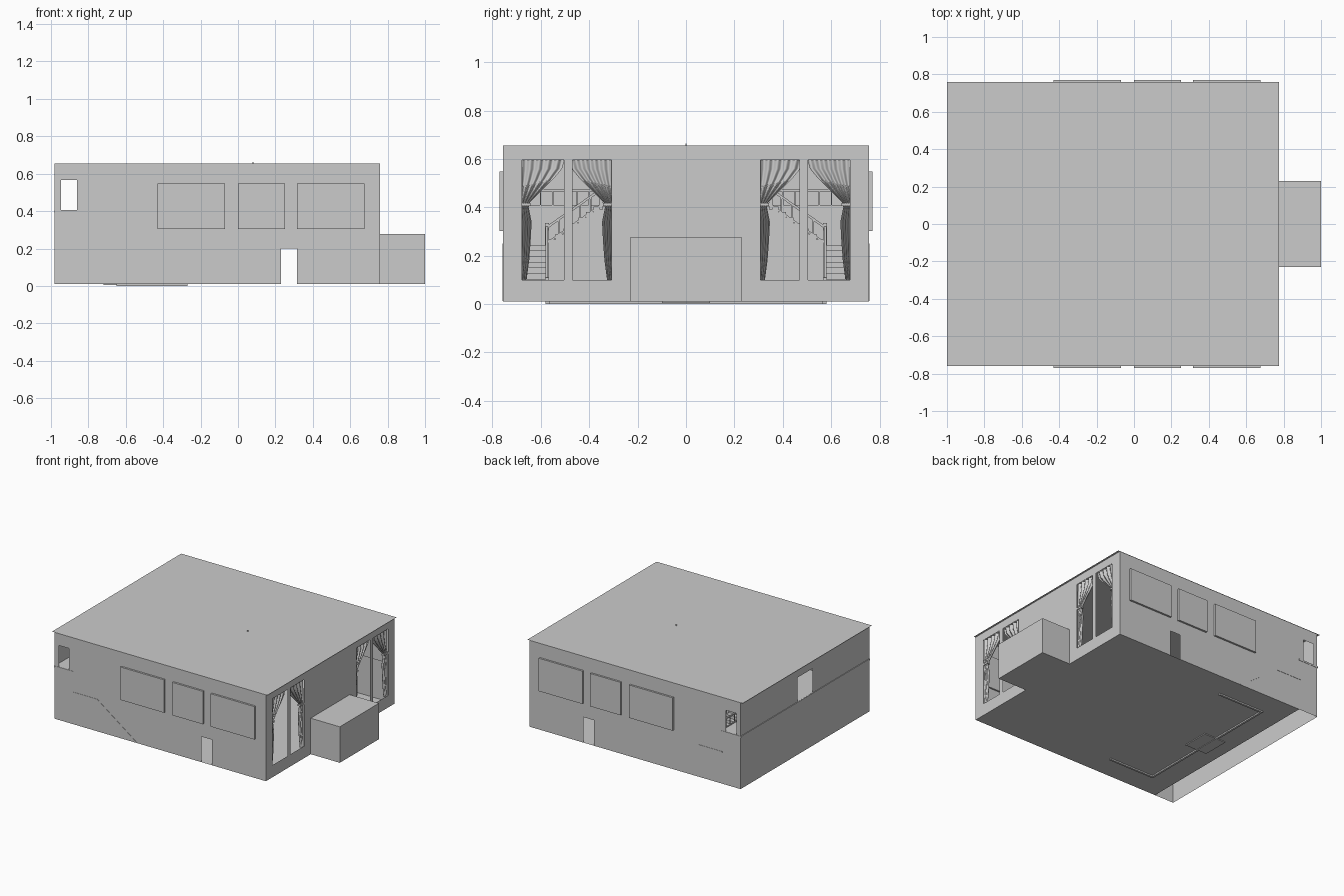
import bpy, bmesh, math
from mathutils import Vector

if "Cube" in bpy.data.objects:
    bpy.data.objects.remove(bpy.data.objects["Cube"])

FLOOR, TOP = 0.01, 0.655
XL, XR, YW = -0.98, 0.76, 0.757


def finish(name, bm, mirror=False, normals=True):
    if normals:
        bmesh.ops.recalc_face_normals(bm, faces=bm.faces)
    me = bpy.data.meshes.new(name)
    bm.to_mesh(me)
    bm.free()
    ob = bpy.data.objects.new(name, me)
    bpy.context.collection.objects.link(ob)
    if mirror:
        m = ob.modifiers.new("mirror", 'MIRROR')
        m.use_axis = (False, True, False)
        m.use_mirror_merge = False
    return ob


def add_box(bm, x0, x1, y0, y1, z0, z1):
    r = bmesh.ops.create_cube(bm, size=1)
    for v in r['verts']:
        v.co = Vector(((x0 + x1) / 2 + v.co.x * (x1 - x0),
                       (y0 + y1) / 2 + v.co.y * (y1 - y0),
                       (z0 + z1) / 2 + v.co.z * (z1 - z0)))


def boxes(name, items, mirror=False):
    bm = bmesh.new()
    for b in items:
        add_box(bm, *b)
    return finish(name, bm, mirror)


def wall(name, to3d, u0, u1, v0, v1, holes=(), mirror=False):
    """Flat sheet with rectangular openings (ua, ub, va, vb)."""
    us = sorted({u0, u1, *[h[0] for h in holes], *[h[1] for h in holes]})
    vs = sorted({v0, v1, *[h[2] for h in holes], *[h[3] for h in holes]})
    bm = bmesh.new()
    for a, b in zip(us, us[1:]):
        for c, d in zip(vs, vs[1:]):
            mu, mv = (a + b) / 2, (c + d) / 2
            if any(h[0] < mu < h[1] and h[2] < mv < h[3] for h in holes):
                continue
            bm.faces.new([bm.verts.new(to3d(*p)) for p in ((a, c), (b, c), (b, d), (a, d))])
    bmesh.ops.remove_doubles(bm, verts=bm.verts, dist=1e-5)
    return finish(name, bm, mirror, normals=False)


def prism(name, pts, to3d, a, b, mirror=True):
    """Profile extruded between two depths."""
    bm = bmesh.new()
    f = bm.faces.new([bm.verts.new(to3d(u, v, a)) for u, v in pts])
    r = bmesh.ops.extrude_face_region(bm, geom=[f])
    d = to3d(0, 0, b) - to3d(0, 0, a)
    bmesh.ops.translate(bm, vec=d, verts=[e for e in r['geom'] if isinstance(e, bmesh.types.BMVert)])
    return finish(name, bm, mirror)


def add_beam(bm, a, b, w):
    a, b = Vector(a), Vector(b)
    r = bmesh.ops.create_cube(bm, size=1)
    q = (b - a).to_track_quat('Z', 'Y')
    for v in r['verts']:
        v.co = (a + b) / 2 + q @ Vector((v.co.x * w, v.co.y * w, v.co.z * (b - a).length))


def railing(name, a, b, n, h=0.065, mirror=True):
    bm = bmesh.new()
    a, b, up = Vector(a), Vector(b), Vector((0, 0, h))
    add_beam(bm, a + up, b + up, 0.01)
    add_beam(bm, a, b, 0.008)
    for i in range(n + 1):
        p = a.lerp(b, i / n)
        add_beam(bm, p, p + up, 0.005)
    return finish(name, bm, mirror)


def stair_profile(s0, z0, s1, z1, n):
    pts = [(s0, FLOOR), (s0, z0)] if z0 > FLOOR else [(s0, FLOOR)]
    for i in range(n):
        z = z0 + (z1 - z0) * (i + 1) / n
        pts += [(s0 + (s1 - s0) * i / n, z), (s0 + (s1 - s0) * (i + 1) / n, z)]
    return pts + [(s1, FLOOR)]


# Shell: side walls, end walls, floor and overhanging roof
wall("side_wall", lambda u, v: Vector((u, -YW, v)), XL, XR, FLOOR, TOP,
     [(0.23, 0.315, FLOOR, 0.2), (-0.947, -0.861, 0.405, 0.565)], mirror=True)
panes = [(0.307, 0.47), (0.505, 0.677)]
wall("window_wall", lambda u, v: Vector((XR, u, v)), -YW, YW, FLOOR, TOP,
     [(a, b, 0.1, 0.595) for a, b in panes] + [(-b, -a, 0.1, 0.595) for a, b in panes]
     + [(-0.23, 0.23, FLOOR, 0.278)])
wall("balcony_wall", lambda u, v: Vector((XL, -u, v)), -YW, YW, FLOOR, TOP,
     [(-0.09, 0.09, 0.405, 0.585)])
wall("floor", lambda u, v: Vector((u, v, FLOOR)), -0.82, XR, -YW, YW)
wall("roof", lambda u, v: Vector((u, v, TOP)), -1.0, 0.775, -0.76, 0.76)

# Alcove on the window wall, open to the room
bm = bmesh.new()
add_box(bm, XR, 1.0, -0.23, 0.23, FLOOR, 0.278)
bm.faces.ensure_lookup_table()
inner = [f for f in bm.faces if abs(f.calc_center_median().x - XR) < 1e-4]
bmesh.ops.delete(bm, geom=inner, context='FACES_ONLY')
finish("alcove", bm)

# Raised panels on both side walls
boxes("wall_panels", [(a, b, 0.745, 0.771, 0.303, 0.548)
                      for a, b in ((-0.43, -0.07), (0.0, 0.25), (0.315, 0.675))], mirror=True)

# Balcony slab, its lower wall and the central platform
boxes("balcony_slab", [(-0.985, -0.82, -0.759, 0.759, 0.392, 0.404)])
wall("inner_wall", lambda u, v: Vector((-0.82, u, v)), -YW, YW, FLOOR, 0.392,
     [(-0.1, 0.1, FLOOR, 0.25)])
boxes("platform", [(-0.82, -0.64, -0.35, 0.35, 0.392, 0.404)])
wall("platform_front", lambda u, v: Vector((-0.64, u, v)), -0.35, 0.35, FLOOR, 0.392,
     [(-0.1, 0.1, FLOOR, 0.25)])
boxes("doorstep", [(-0.72, -0.54, -0.1, 0.1, 0.004, 0.014)])

# Stairs: lower flight along the side wall, landing, upper flight to the platform
prism("lower_flight", stair_profile(-0.29, FLOOR, -0.64, 0.245, 10),
      lambda u, v, w: Vector((u, w, v)), 0.575, 0.755)
boxes("landing", [(-0.82, -0.64, 0.57, 0.755, FLOOR, 0.245)], mirror=True)
prism("upper_flight", stair_profile(0.57, 0.245, 0.35, 0.404, 7),
      lambda u, v, w: Vector((w, u, v)), -0.82, -0.64)
prism("stair_skirting", [(-0.30, 0.012), (-0.63, 0.25), (-0.83, 0.25), (-0.83, 0.243),
                         (-0.63, 0.243), (-0.31, 0.012)],
      lambda u, v, w: Vector((u, w, v)), 0.75, 0.759)
boxes("stair_base_trim", [(-0.64, -0.27, 0.565, 0.58, 0, 0.018)], mirror=True)
boxes("platform_base_trim", [(-0.65, -0.635, -0.58, 0.58, 0, 0.018)])

# Railings and newel posts
railing("lower_railing", (-0.29, 0.575, 0.03), (-0.64, 0.575, 0.255), 8)
railing("upper_railing", (-0.64, 0.57, 0.255), (-0.64, 0.35, 0.41), 5)
railing("platform_railing", (-0.64, -0.35, 0.41), (-0.64, 0.35, 0.41), 14, mirror=False)
railing("balcony_railing", (-0.82, 0.35, 0.406), (-0.82, 0.752, 0.406), 8)
boxes("newel_posts", [(-0.648, -0.632, 0.567, 0.583, FLOOR, 0.335),
                      (-0.298, -0.282, 0.567, 0.583, FLOOR, 0.11),
                      (-0.647, -0.633, 0.343, 0.357, 0.39, 0.485)], mirror=True)

# Tied-back curtains: width of the cloth at each height
PROFILE = [(0.605, 0.19), (0.56, 0.178), (0.52, 0.145), (0.48, 0.105), (0.45, 0.075),
           (0.42, 0.045), (0.40, 0.04), (0.34, 0.052), (0.26, 0.048), (0.18, 0.042), (0.09, 0.03)]


def curtain(name, outer, direction, folds=5, cols=40):
    bm = bmesh.new()
    rows = []
    for z, w in PROFILE:
        row = []
        for i in range(cols + 1):
            t = i / cols
            drop = 0.05 * (1 - t) * max(0, min(1, (0.6 - z) / 0.18)) if z > 0.41 else 0
            depth = 0.007 * math.sin(t * folds * 2 * math.pi)
            row.append(bm.verts.new((0.742 + depth, outer + direction * w * t, z - drop * 0.3)))
        rows.append(row)
    for r0, r1 in zip(rows, rows[1:]):
        for i in range(cols):
            bm.faces.new((r0[i], r0[i + 1], r1[i + 1], r1[i]))
    for f in bm.faces:
        f.smooth = True
    finish(name, bm, mirror=True)


curtain("curtain_inner", 0.295, 1)
curtain("curtain_outer", 0.69, -1)
boxes("curtain_ties", [(0.731, 0.753, 0.295, 0.342, 0.405, 0.418),
                       (0.731, 0.753, 0.643, 0.69, 0.405, 0.418)], mirror=True)

# Ceiling hook showing through the roof
boxes("ceiling_hook", [(0.077, 0.083, -0.003, 0.003, 0.6, 0.663)])
